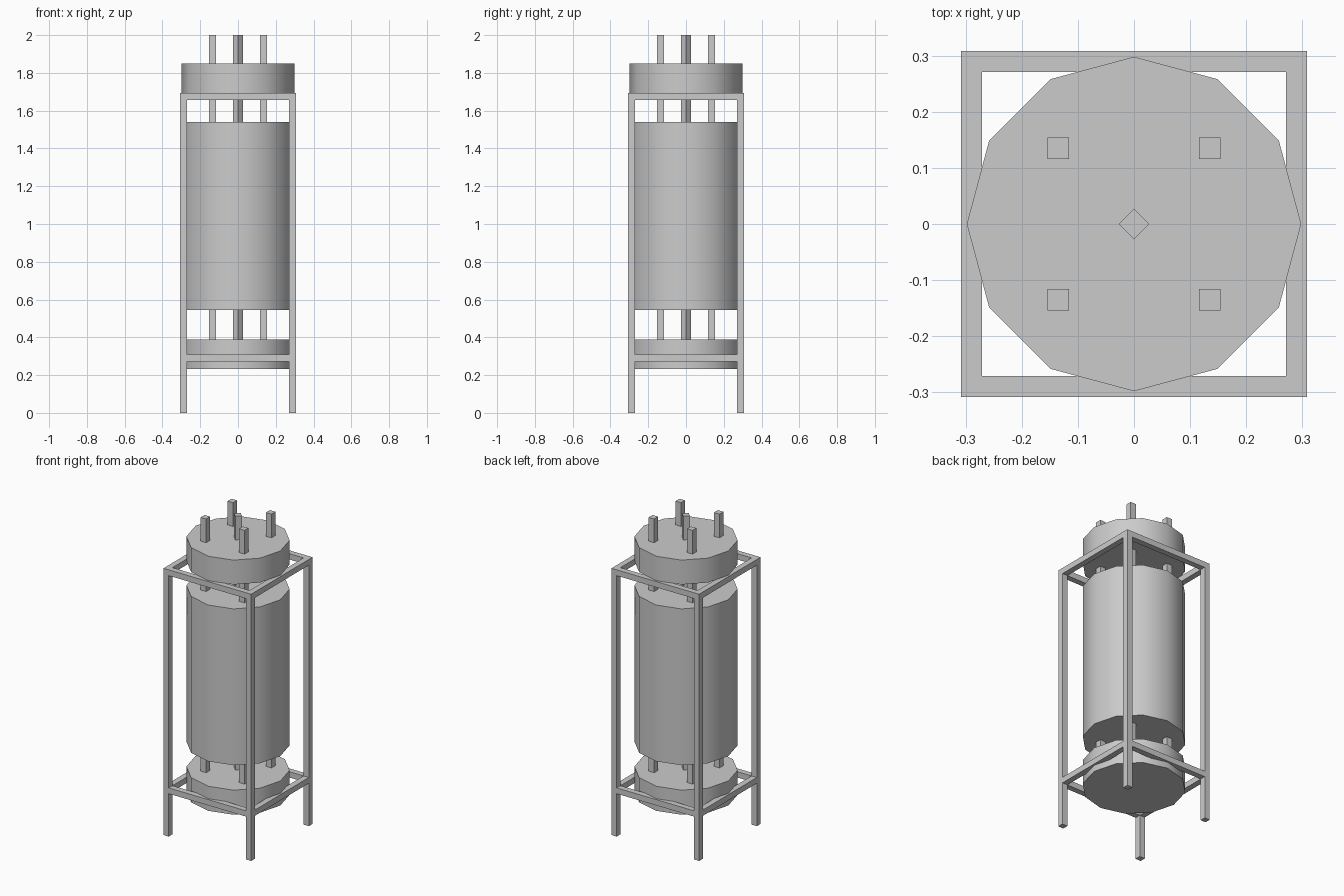
import bpy, math

if "Cube" in bpy.data.objects:
    bpy.data.objects.remove(bpy.data.objects["Cube"])

def box(name, lo, hi):
    """Axis-aligned box from two corners."""
    bpy.ops.mesh.primitive_cube_add(size=1, location=[(a + b) / 2 for a, b in zip(lo, hi)])
    ob = bpy.context.object
    ob.name = name
    ob.scale = [b - a for a, b in zip(lo, hi)]
    bpy.ops.object.transform_apply(location=False, rotation=False, scale=True)
    return ob

def drum(name, sides, radius, z0, z1, smooth=False):
    """Upright prism centred on the z axis, with a vertex on +y."""
    bpy.ops.mesh.primitive_cylinder_add(vertices=sides, radius=radius, depth=z1 - z0,
                                        location=(0, 0, (z0 + z1) / 2))
    bpy.context.object.name = name
    if smooth:
        bpy.ops.object.shade_smooth_by_angle(angle=math.radians(40))

OUT, INN = 0.308, 0.271      # frame outer and inner half widths
BAR = OUT - INN
FRAME_TOP = 1.694
MID = (OUT + INN) / 2

# Main tank and its two end caps
drum("tank_body", 12, 0.298, 0.546, 1.539, True)
drum("top_cap", 12, 0.298, FRAME_TOP, 1.849, True)
drum("bottom_cap", 12, 0.298, 0.232, 0.388, True)

# Centre rod and four outer rods
drum("centre_rod", 4, 0.027, 0.31, 2.0)
for sx, nx in ((-1, "left"), (1, "right")):
    for sy, ny in ((-1, "front"), (1, "back")):
        x, y = sx * 0.135, sy * 0.135
        box(f"{ny}_{nx}_rod", (x - 0.0195, y - 0.0195, 0.31), (x + 0.0195, y + 0.0195, 2.0))
        # Corner legs of the frame
        x, y, h = sx * MID, sy * MID, BAR / 2
        box(f"{ny}_{nx}_leg", (x - h, y - h, 0), (x + h, y + h, FRAME_TOP))

# Upper and lower frame rails between the legs
for level, z in (("upper", FRAME_TOP), ("lower", 0.309)):
    for s, nx, ny in ((-1, "left", "front"), (1, "right", "back")):
        a, b = s * MID - BAR / 2, s * MID + BAR / 2
        box(f"{level}_{ny}_rail", (-INN, a, z - BAR), (INN, b, z))
        box(f"{level}_{nx}_rail", (a, -INN, z - BAR), (b, INN, z))
